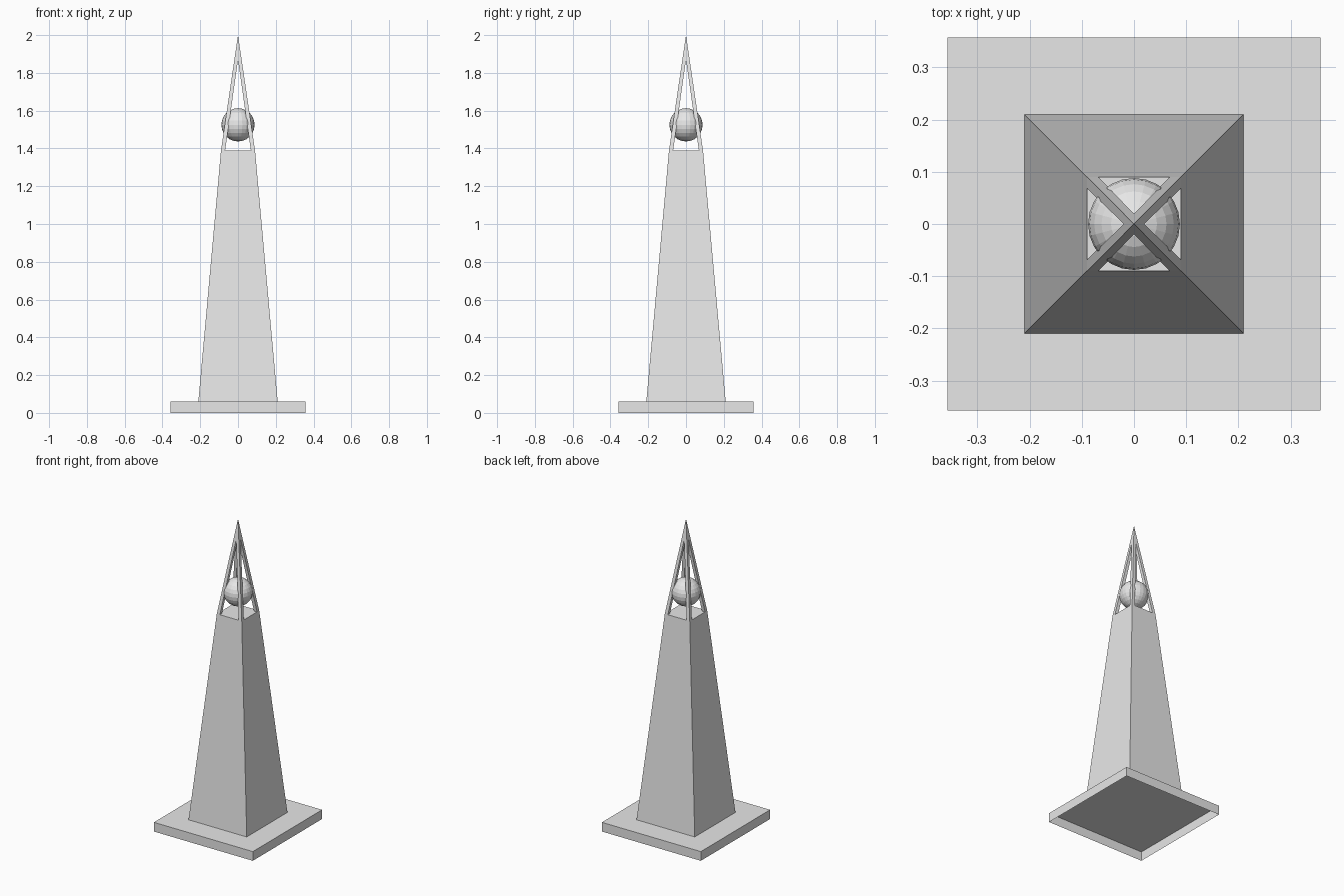
import bpy
import bmesh

if "Cube" in bpy.data.objects:
    bpy.data.objects.remove(bpy.data.objects["Cube"])

stone = bpy.data.materials.new("light_grey")
stone.use_nodes = True
colour = (0.8, 0.8, 0.8, 1)
stone.diffuse_color = colour
stone.node_tree.nodes["Principled BSDF"].inputs["Base Color"].default_value = colour

BASE_TOP, DECK, HOLE_TOP, APEX = 0.06, 1.39, 1.87, 2.0
DECK_HALF, HOLE_HALF = 0.09, 0.068
TIP_HALF = DECK_HALF * (APEX - HOLE_TOP) / (APEX - DECK)


def add_object(name, bm):
    bmesh.ops.recalc_face_normals(bm, faces=bm.faces)
    mesh = bpy.data.meshes.new(name)
    bm.to_mesh(mesh)
    bm.free()
    mesh.materials.append(stone)
    obj = bpy.data.objects.new(name, mesh)
    bpy.context.collection.objects.link(obj)
    return obj


def square(near, far):
    """Corners of a square spanning near..far on both axes."""
    return [(near, near), (far, near), (far, far), (near, far)]


def loft(name, lower, z0, upper, z1, bottom=True, top=True):
    """Join two four-sided outlines; a single upper point makes a pyramid."""
    bm = bmesh.new()
    low = [bm.verts.new((x, y, z0)) for x, y in lower]
    high = [bm.verts.new((x, y, z1)) for x, y in upper]
    for i in range(4):
        j = (i + 1) % 4
        if len(high) == 1:
            bm.faces.new((low[i], low[j], high[0]))
        else:
            bm.faces.new((low[i], low[j], high[j], high[i]))
    if bottom:
        bm.faces.new(low[::-1])
    if top and len(high) > 1:
        bm.faces.new(high)
    return add_object(name, bm)


# Plinth is a shell, open underneath
plinth = square(-0.357, 0.357)
loft("plinth", plinth, 0, plinth, BASE_TOP, bottom=False)

# Tapered shaft
loft("shaft", square(-0.21, 0.21), BASE_TOP,
     square(-DECK_HALF, DECK_HALF), DECK, bottom=False)

# Four corner struts leaning together around triangular openings
for side, sx in (("left", 1), ("right", -1)):
    for end, sy in (("front", -1), ("back", 1)):
        lower = [(sx * x, sy * y) for x, y in square(HOLE_HALF, DECK_HALF)]
        upper = [(sx * x, sy * y) for x, y in square(0, TIP_HALF)]
        loft(f"strut_{end}_{side}", lower, DECK, upper, HOLE_TOP,
             bottom=False, top=False)

# Pointed tip
loft("spire_tip", square(-TIP_HALF, TIP_HALF), HOLE_TOP, [(0, 0)], APEX)

# Faceted ball held between the struts
bm = bmesh.new()
bmesh.ops.create_uvsphere(bm, u_segments=24, v_segments=12, radius=0.088)
ball = add_object("ball", bm)
ball.location.z = 1.525
